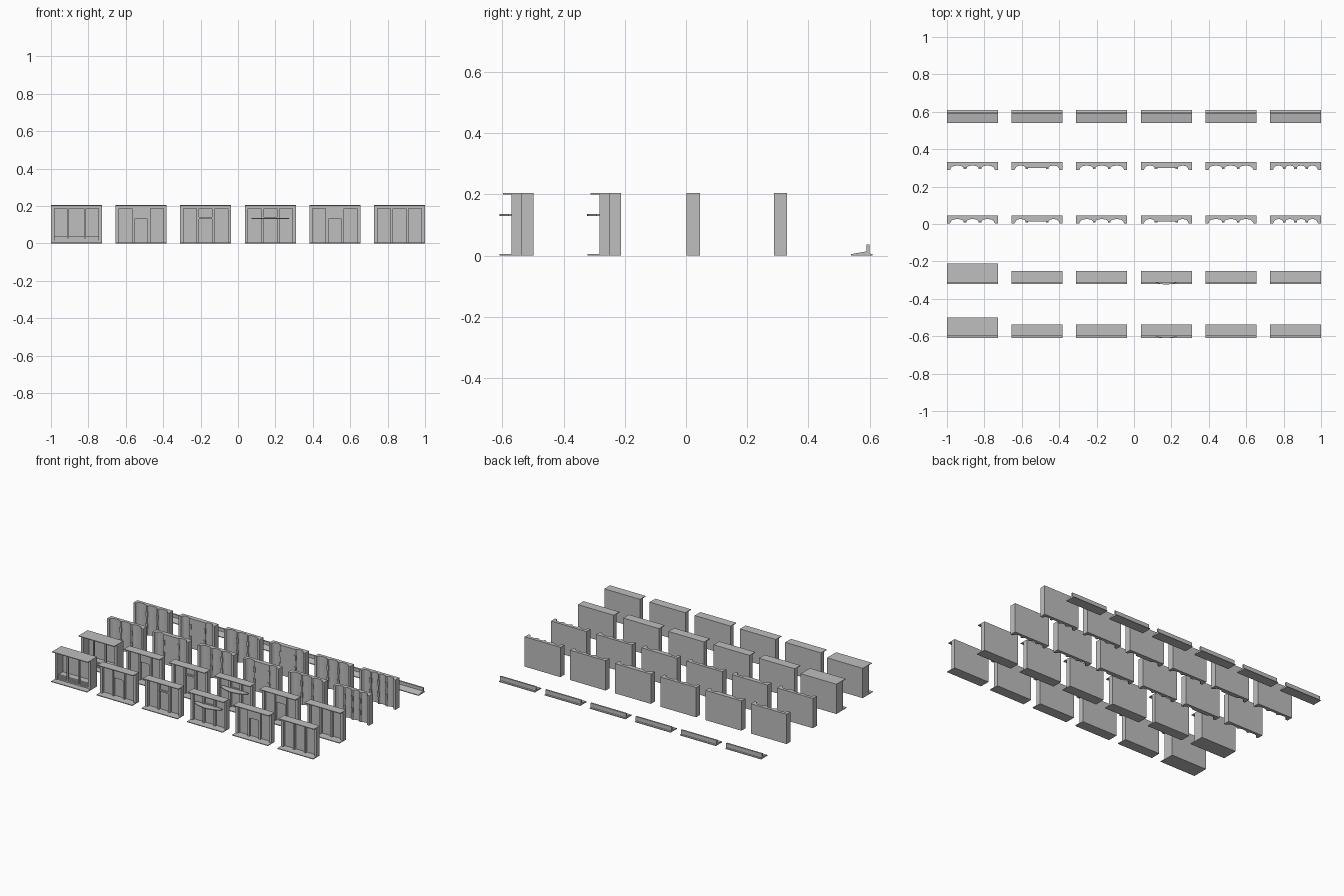
import bpy, math

if "Cube" in bpy.data.objects:
    bpy.data.objects.remove(bpy.data.objects["Cube"])

W, H = 0.273, 0.2055
STEP = (2 - W) / 5
COLS = [-1 + W / 2 + i * STEP for i in range(6)]

grey = bpy.data.materials.new("plaster grey")
grey.diffuse_color = (0.52, 0.52, 0.52, 1)
grey.use_nodes = True
grey.node_tree.nodes["Principled BSDF"].inputs["Base Color"].default_value = grey.diffuse_color


def mesh(name, verts, faces):
    me = bpy.data.meshes.new(name)
    me.from_pydata(verts, [], faces)
    me.materials.append(grey)
    ob = bpy.data.objects.new(name, me)
    bpy.context.collection.objects.link(ob)
    return ob


def prism(name, lower, upper):
    """Solid between two matching outlines."""
    n = len(lower)
    sides = [(i, (i + 1) % n, n + (i + 1) % n, n + i) for i in range(n)]
    return mesh(name, lower + upper,
                [tuple(reversed(range(n))), tuple(range(n, 2 * n))] + sides)


def box(name, x0, x1, y0, y1, z0, z1):
    ring = [(x0, y0), (x1, y0), (x1, y1), (x0, y1)]
    return prism(name, [(x, y, z0) for x, y in ring], [(x, y, z1) for x, y in ring])


def frame_module(cx, front, col):
    """Framed facade bay: slabs, end posts, recessed wall and trim."""
    back = front + (0.11 if col == 0 else 0.072)
    face = front + 0.039
    wall = back - 0.008 if col == 0 else front + 0.058
    l, r = cx - W / 2, cx + W / 2
    box("floor_slab", l, r, front, back, 0, 0.005)
    box("top_slab", l, r, front + 0.01, back, H - 0.005, H)
    box("back_wall", l, r, wall, back, 0.005, H - 0.005)
    for s in (-1, 1):
        a, b = sorted((cx + s * W / 2, cx + s * (W / 2 - 0.018)))
        box("end_post", a, b, face, wall, 0.005, H - 0.005)
    box("lintel", l + 0.018, r - 0.018, face + 0.004, wall, H - 0.02, H - 0.005)

    if col == 0:  # shop window with low plinth and mullions
        for s in (-1, 1):
            x = cx + s * 0.045
            box("mullion", x - 0.005, x + 0.005, face + 0.004, face + 0.016, 0.005, H - 0.02)
        for k in range(3):
            box("plinth_step", l + 0.018, r - 0.018, face + 0.006 + k * 0.006,
                wall, 0.005 + k * 0.011, 0.014 + k * 0.011)
        return
    for s in (-1, 1):  # paired pilasters
        x = cx + s * 0.042
        box("pilaster", x - 0.007, x + 0.007, face + 0.004, wall, 0.005, H - 0.02)
    if col in (1, 4):  # doorway head
        box("door_head", cx - 0.035, cx + 0.035, face + 0.008, wall, 0.13, H - 0.02)
    if col in (2, 3):  # panel rail
        box("panel_rail", cx - 0.035, cx + 0.035, face + 0.008, wall, 0.13, 0.14)
    if col == 3:  # bowed canopy
        pts = [(cx + 0.1, face + 0.01), (cx - 0.1, face + 0.01)]
        for k in range(13):
            t = -1 + k / 6
            pts.append((cx + 0.1 * t, face - 0.01 - 0.03 * (1 - t * t)))
        prism("canopy", [(x, y, 0.13) for x, y in pts], [(x, y, 0.136) for x, y in pts])


def scallop_module(cx, front, col):
    """Upper wall with hollow curved bays between end posts."""
    back, cusp, deep = front + 0.043, front + 0.011, front + 0.024
    e = W / 2 - 0.016
    pts = [(W / 2, back), (-W / 2, back), (-W / 2, front), (-e, front)]
    if col in (1, 3):
        spans = [(-e, -0.055, 1), (-0.055, 0.055, 0), (0.055, e, 1)]
    else:
        n = 4 if col == 5 else 3
        s = 2 * e / n
        spans = [(-e + i * s, -e + (i + 1) * s, 1) for i in range(n)]
    for a, b, curved in spans:
        a, b = a + 0.005, b - 0.005
        for k in range(9):
            u = k / 8
            y = cusp - (cusp - deep) * math.sqrt(max(0, 1 - (2 * u - 1) ** 2)) * curved
            pts.append((a + (b - a) * u, y))
    pts += [(e, front), (W / 2, front)]
    pts = [(cx + x, y) for x, y in pts]
    prism("scalloped_wall", [(x, y, 0) for x, y in pts], [(x, y, H) for x, y in pts])
    # raised plaques on the ridges
    for a, b, _ in spans[1:]:
        for z in (0.05, 0.13):
            box("ridge_plaque", cx + a - 0.007, cx + a + 0.007, cusp - 0.005, cusp + 0.004, z, z + 0.035)


def cornice(cx):
    """Sloped roof ledge with an upstand at the rear."""
    prof = [(0.540, 0), (0.609, 0), (0.609, 0.005), (0.600, 0.007), (0.600, 0.036),
            (0.590, 0.036), (0.590, 0.014), (0.540, 0.005)]
    prism("roof_cornice", [(cx - W / 2, y, z) for y, z in prof],
          [(cx + W / 2, y, z) for y, z in prof])


for i, x in enumerate(COLS):
    frame_module(x, -0.609, i)
    frame_module(x, -0.322, i)
    scallop_module(x, 0.002, i)
    scallop_module(x, 0.288, i)
    cornice(x)

# make all face normals point outward
import bmesh
for ob in bpy.data.objects:
    bm = bmesh.new()
    bm.from_mesh(ob.data)
    bmesh.ops.recalc_face_normals(bm, faces=bm.faces)
    bm.to_mesh(ob.data)
    bm.free()
